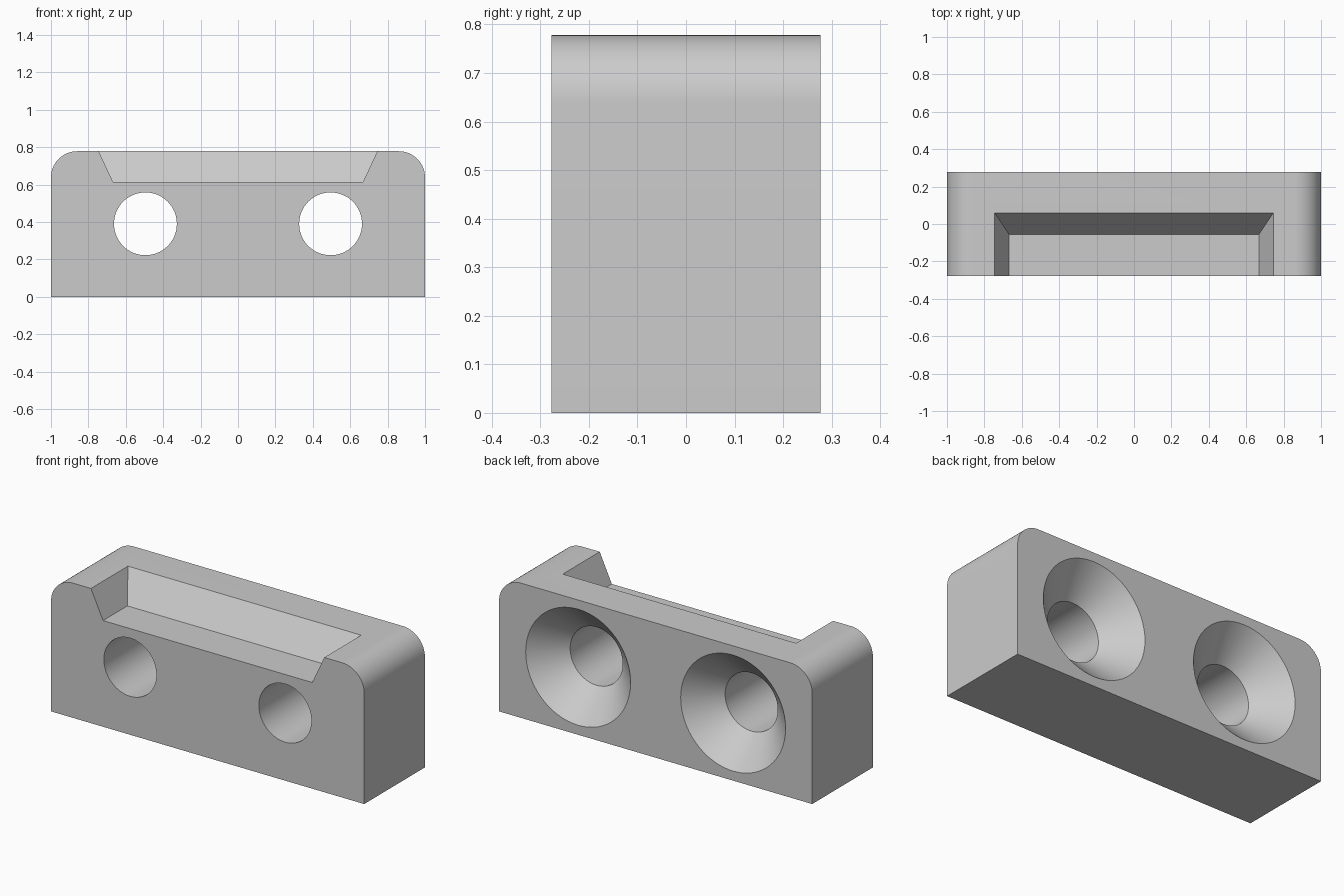
import bpy
import bmesh
from math import sin, cos, pi, radians

cube = bpy.data.objects.get("Cube")
if cube:
    bpy.data.objects.remove(cube, do_unlink=True)

HALF_W, HALF_D, HEIGHT, CORNER = 1.0, 0.277, 0.778, 0.14
HOLE_X, HOLE_Z, HOLE_R, SINK_R = 0.495, 0.39, 0.168, 0.335

grey = bpy.data.materials.new("plain grey")
grey.use_nodes = True
colour = (0.6, 0.6, 0.6, 1)
grey.diffuse_color = colour
grey.node_tree.nodes["Principled BSDF"].inputs["Base Color"].default_value = colour


def loft(name, rings):
    """Solid skinned through matching rings of points, capped at both ends."""
    bm = bmesh.new()
    loops = [[bm.verts.new(p) for p in ring] for ring in rings]
    n = len(loops[0])
    for a, b in zip(loops, loops[1:]):
        for i in range(n):
            j = (i + 1) % n
            bm.faces.new((a[i], a[j], b[j], b[i]))
    bm.faces.new(loops[0])
    bm.faces.new(loops[-1])
    bmesh.ops.recalc_face_normals(bm, faces=bm.faces)
    mesh = bpy.data.meshes.new(name)
    bm.to_mesh(mesh)
    bm.free()
    mesh.materials.append(grey)
    obj = bpy.data.objects.new(name, mesh)
    bpy.context.collection.objects.link(obj)
    return obj


def cut(target, cutter):
    """Subtract the cutter from the target, then discard it."""
    mod = target.modifiers.new("cut", 'BOOLEAN')
    mod.operation, mod.solver, mod.object = 'DIFFERENCE', 'EXACT', cutter
    bpy.context.view_layer.objects.active = target
    bpy.ops.object.modifier_apply(modifier=mod.name)
    bpy.data.objects.remove(cutter, do_unlink=True)


# Block with rounded upper corners
steps = 16
arc = [(HALF_W - CORNER + CORNER * cos(a), HEIGHT - CORNER + CORNER * sin(a))
       for a in (pi / 2 * i / steps for i in range(steps + 1))]
outline = [(HALF_W, 0)] + arc
outline += [(-x, z) for x, z in reversed(outline)]
block = loft("mounting_block", [[(x, y, z) for x, z in outline]
                                for y in (-HALF_D, HALF_D)])

# Sloped pocket, open at the front and top
FLOOR_Z = 0.613


def pocket_ring(t):
    """Pocket outline at fraction t of the way from floor to rim."""
    x, back = 0.668 + 0.077 * t, -0.055 + 0.115 * t
    z = FLOOR_Z + (HEIGHT - FLOOR_Z) * t
    return [(-x, -0.4, z), (x, -0.4, z), (x, back, z), (-x, back, z)]


cut(block, loft("pocket_cutter", [pocket_ring(0), pocket_ring(1.5)]))

# Two through holes, countersunk from the back
sink_depth = SINK_R - HOLE_R
profile = [(-0.4, HOLE_R), (HALF_D - sink_depth, HOLE_R),
           (HALF_D + 0.05, SINK_R + 0.05)]
sides = 64
for side in (-1, 1):
    rings = [[(side * HOLE_X + r * cos(2 * pi * i / sides), y,
               HOLE_Z + r * sin(2 * pi * i / sides)) for i in range(sides)]
             for y, r in profile]
    cut(block, loft("hole_cutter", rings))

# Smooth curves, crisp edges
bpy.ops.object.select_all(action='DESELECT')
block.select_set(True)
bpy.context.view_layer.objects.active = block
bpy.ops.object.shade_smooth_by_angle(angle=radians(25))
